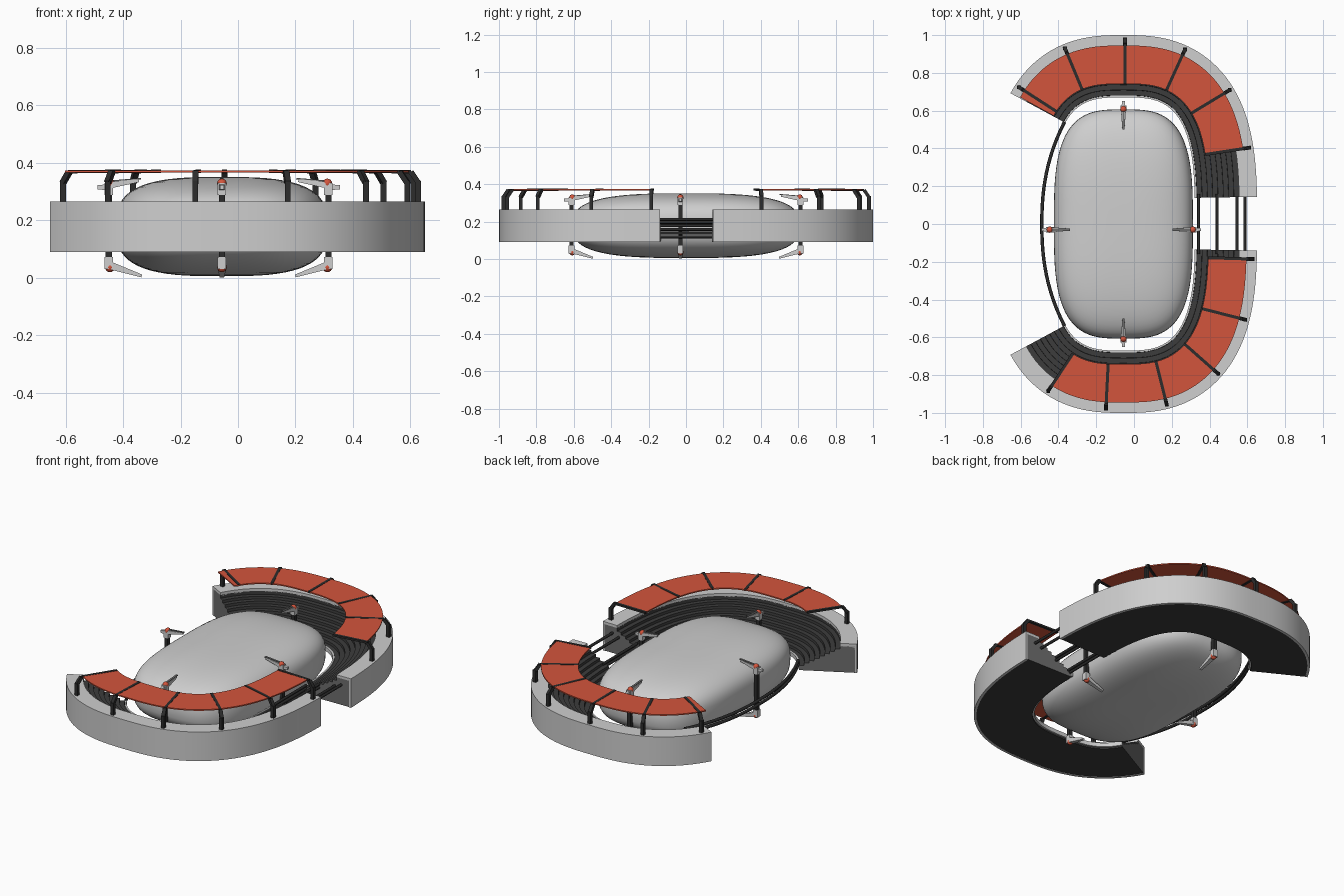
import bpy, bmesh, math
from mathutils import Vector

if "Cube" in bpy.data.objects:
    bpy.data.objects.remove(bpy.data.objects["Cube"])

CX = -0.056                     # arena axis
A, B, N = 0.388, 0.680, 3.2     # inner edge of the stands (superellipse)
OUT = 0.320                     # stand depth


def mat(name, r, g, b):
    m = bpy.data.materials.new(name)
    m.diffuse_color = (r, g, b, 1)
    m.use_nodes = True
    m.node_tree.nodes["Principled BSDF"].inputs["Base Color"].default_value = m.diffuse_color
    return m


LIGHT = mat("light grey", 0.62, 0.62, 0.62)
DARK = mat("charcoal", 0.045, 0.045, 0.045)
BLACK = mat("near black", 0.025, 0.025, 0.025)
MID = mat("mid grey", 0.155, 0.155, 0.155)
RED = mat("coral red", 0.65, 0.09, 0.045)


def finish(name, bm, mats, smooth=True):
    bmesh.ops.recalc_face_normals(bm, faces=bm.faces)
    me = bpy.data.meshes.new(name)
    bm.to_mesh(me)
    bm.free()
    ob = bpy.data.objects.new(name, me)
    bpy.context.collection.objects.link(ob)
    for m in mats:
        me.materials.append(m)
    if smooth:
        bpy.ops.object.select_all(action='DESELECT')
        ob.select_set(True)
        bpy.context.view_layer.objects.active = ob
        bpy.ops.object.shade_smooth_by_angle(angle=math.radians(32))
    return ob


# ---- base curve: point at parameter t, pushed outwards along its normal
def spow(v, p):
    return math.copysign(abs(v) ** p, v)


def curve(t, off):
    c, s = math.cos(t), math.sin(t)
    x, y = A * spow(c, 2 / N), B * spow(s, 2 / N)
    n = Vector((spow(c, 2 - 2 / N) / A, spow(s, 2 - 2 / N) / B)).normalized()
    return Vector((CX + x + n.x * off, y + n.y * off))


K = 4000
TS = [-math.pi + 2 * math.pi * i / K for i in range(K + 1)]
PTS = [curve(t, 0.3) for t in TS]
LEN = [0.0]
for p, q in zip(PTS, PTS[1:]):
    LEN.append(LEN[-1] + (q - p).length)


def near(x, y, off=0.3):
    """arc length of the curve spot closest to a point"""
    p = Vector((x, y))
    i = min(range(K + 1), key=lambda k: (curve(TS[k], off) - p).length)
    return LEN[i]


def at(s, off):
    lo, hi = 0, K
    while hi - lo > 1:
        m = (lo + hi) // 2
        lo, hi = (m, hi) if LEN[m] <= s else (lo, m)
    f = (s - LEN[lo]) / max(LEN[hi] - LEN[lo], 1e-9)
    return curve(TS[lo] + f * (TS[hi] - TS[lo]), off)


def sweep(name, profile, s0, s1, n, mats):
    """closed (offset, z) profile swept along the curve, end caps use the last material"""
    bm = bmesh.new()
    rings = []
    for i in range(n + 1):
        s = s0 + (s1 - s0) * i / n
        rings.append([bm.verts.new((*at(s, o), z)) for o, z in profile])
    m = len(profile)
    for r, q in zip(rings, rings[1:]):
        for j in range(m):
            bm.faces.new((r[j], r[(j + 1) % m], q[(j + 1) % m], q[j]))
    for r in (rings[0], rings[-1]):
        bm.faces.new(r).material_index = len(mats) - 1
    return finish(name, bm, mats)


def tube(name, pts, r, m, sides=8):
    cu = bpy.data.curves.new(name, 'CURVE')
    cu.dimensions = '3D'
    cu.bevel_depth = r
    cu.bevel_resolution = sides // 4
    cu.use_fill_caps = True
    sp = cu.splines.new('POLY')
    sp.points.add(len(pts) - 1)
    for p, co in zip(sp.points, pts):
        p.co = (*co, 1)
    ob = bpy.data.objects.new(name, cu)
    bpy.context.collection.objects.link(ob)
    cu.materials.append(m)
    return ob


def beam(bm, p, q, w0, h0, w1=None, h1=None):
    """tapered box from p to q"""
    p, q = Vector(p), Vector(q)
    d = (q - p).normalized()
    side = d.cross(Vector((0, 0, 1)))
    side = side.normalized() if side.length > 1e-4 else Vector((1, 0, 0))
    up = side.cross(d)
    ends = []
    for c, w, h in ((p, w0, h0), (q, w1 or w0, h1 or h0)):
        ends.append([bm.verts.new(c + side * w / 2 * i + up * h / 2 * j)
                     for i, j in ((-1, -1), (1, -1), (1, 1), (-1, 1))])
    a, b = ends
    bm.faces.new(a)
    bm.faces.new(b)
    for i in range(4):
        bm.faces.new((a[i], a[(i + 1) % 4], b[(i + 1) % 4], b[i]))


# ---- central pillow-shaped body
bm = bmesh.new()
SEG, ROWS = 96, 32
rows = []
for i in range(1, ROWS):
    v = -math.pi / 2 + math.pi * i / ROWS
    r, z = spow(math.cos(v), 2 / 3), 0.178 + 0.173 * spow(math.sin(v), 2 / 3)
    rows.append([bm.verts.new((CX + 0.368 * r * spow(math.cos(t), 2 / N),
                               0.607 * r * spow(math.sin(t), 2 / N), z))
                 for t in (2 * math.pi * k / SEG for k in range(SEG))])
for a, b in zip(rows, rows[1:]):
    for k in range(SEG):
        bm.faces.new((a[k], a[(k + 1) % SEG], b[(k + 1) % SEG], b[k]))
for r, z in ((rows[0], 0.005), (rows[-1], 0.351)):
    c = bm.verts.new((CX, 0, z))
    for k in range(SEG):
        bm.faces.new((c, r[k], r[(k + 1) % SEG]))
finish("central_body", bm, [LIGHT])

# ---- stands: stepped rows, outer wall with rim, inner lip
STEPS = 8
section = [(0.0, 0.092), (0.308, 0.092), (0.308, 0.25), (0.225, 0.25)]
for k in range(STEPS, 0, -1):
    z = 0.105 + 0.125 * k / STEPS
    section += [(0.225 * k / STEPS, z), (0.225 * (k - 1) / STEPS + 0.001, z)]
wall = [(OUT, 0.09), (OUT, 0.265), (0.225, 0.265), (0.225, 0.245), (0.306, 0.245), (0.306, 0.09)]
lip = [(-0.01, 0.1), (0.0, 0.1), (0.0, 0.124), (-0.01, 0.124)]

# each stand: stand ends, first and last rib, extra canopy past the last rib
STANDS = {
    "north": ((0.65, 0.145), (-0.65, 0.69), (0.587, 0.40), (-0.603, 0.72), 0.05),
    "south": ((0.65, -0.14), (-0.65, -0.69), (0.614, -0.185), (-0.44, -0.862), 0.0),
}
for side, (e0, e1, r0, r1, extra) in STANDS.items():
    s0, s1 = near(*e0, OUT), near(*e1, OUT)
    sweep(side + "_seating_rows", section, s0, s1, 56, [DARK, MID])
    sweep(side + "_outer_wall", wall, s0, s1, 56, [LIGHT])
    sweep(side + "_inner_lip", lip, s0, s1, 56, [LIGHT])
    a, b = near(*r0), near(*r1)
    ribs = [a + (b - a) * i / 5 for i in range(6)]
    sgn = math.copysign(1, b - a)
    # canopy panels between the ribs
    for i in range(5):
        p, q = ribs[i] + sgn * 0.006, ribs[i + 1] - sgn * 0.006
        if i == 4:
            q += sgn * extra
        sweep(f"{side}_canopy_panel_{i + 1}",
              [(0.062, 0.367), (0.265, 0.367), (0.265, 0.374), (0.062, 0.374)], p, q, 10, [RED])
    # bent ribs carrying the canopy
    bm = bmesh.new()
    for s in ribs:
        path = [(0.298, 0.25), (0.298, 0.337), (0.272, 0.369), (0.062, 0.371)]
        pts = [Vector((*at(s, o), z)) for o, z in path]
        beam(bm, pts[0], pts[1], 0.02, 0.02)
        beam(bm, pts[1] - Vector((0, 0, 0.006)), pts[2], 0.02, 0.018)
        beam(bm, pts[2], pts[3], 0.016, 0.011)
    finish(side + "_canopy_ribs", bm, [BLACK], False)

# ---- bars bridging the gap on the right
for i, (x, z) in enumerate([(0.342, 0.118), (0.342, 0.138), (0.44, 0.158), (0.44, 0.178),
                            (0.545, 0.196), (0.587, 0.212)]):
    tube(f"gap_bar_{i + 1}", [(x, -0.16, z), (x, 0.16, z)], 0.008, BLACK)

# ---- bowed rail on the open left side
rail = [(-0.488 + 0.115 * abs(y / 0.53) ** 2.3, y)
        for y in (-0.54 + 1.08 * i / 32 for i in range(33))]
for i, z in enumerate((0.125, 0.15)):
    tube(f"left_rail_{i + 1}", [(x, y, z) for x, y in rail], 0.009, BLACK)

# ---- four clamps holding the body: post, end blocks, arms, red pins
for name, x, y, dx, dy in (("right", 0.315, -0.03, -1, 0), ("left", -0.450, -0.03, 1, 0),
                           ("back", CX, 0.612, 0, -1), ("front", CX, -0.612, 0, 1)):
    base, d = Vector((x, y, 0)), Vector((dx, dy, 0))

    def pt(inward, z):
        return base + d * inward + Vector((0, 0, z))

    bm = bmesh.new()
    beam(bm, pt(0, 0.06), pt(0, 0.30), 0.022, 0.022)
    finish(name + "_clamp_post", bm, [BLACK], False)
    bm = bmesh.new()
    beam(bm, pt(0, 0.288), pt(0, 0.330), 0.03, 0.03)
    beam(bm, pt(0, 0.030), pt(0, 0.072), 0.03, 0.03)
    beam(bm, pt(-0.04, 0.315), pt(0, 0.315), 0.014, 0.014, 0.022, 0.022)
    beam(bm, pt(0, 0.322), pt(0.105, 0.338), 0.028, 0.024, 0.012, 0.010)
    beam(bm, pt(0, 0.044), pt(0.115, 0.006), 0.030, 0.028, 0.016, 0.010)
    finish(name + "_clamp_arms", bm, [LIGHT], False)
    bm = bmesh.new()
    beam(bm, pt(0.015, 0.337), pt(0.112, 0.345), 0.012, 0.005)
    finish(name + "_clamp_strip", bm, [MID], False)
    bm = bmesh.new()
    for z in (0.328, 0.036):
        r = bmesh.ops.create_uvsphere(bm, u_segments=12, v_segments=8, radius=0.017)
        bmesh.ops.translate(bm, verts=r["verts"], vec=pt(0.004, z))
    finish(name + "_clamp_pins", bm, [RED])
